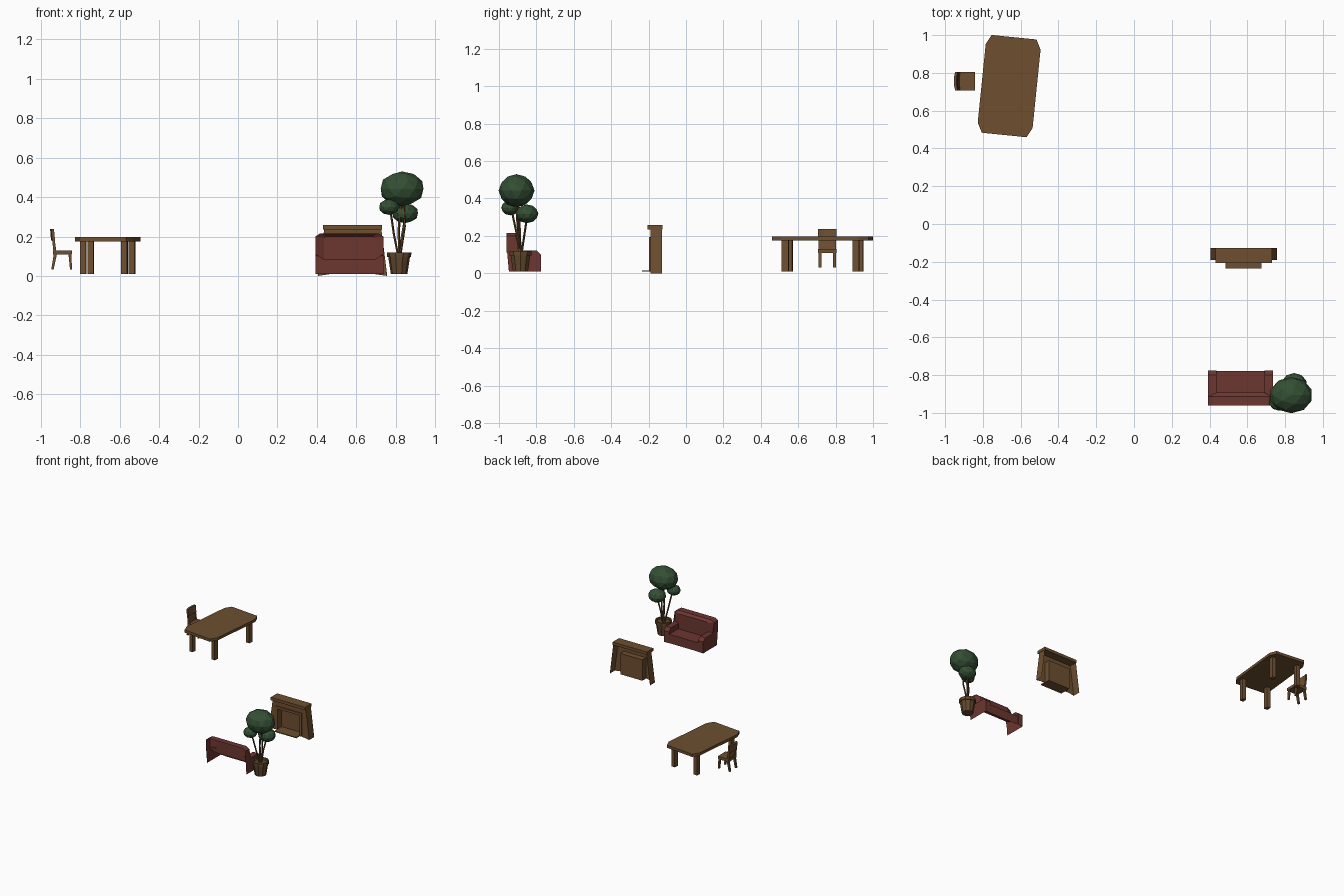
import bpy, bmesh, math
from mathutils import Matrix, Vector

if "Cube" in bpy.data.objects:
    bpy.data.objects.remove(bpy.data.objects["Cube"])


def material(name, rgb):
    m = bpy.data.materials.new(name)
    m.diffuse_color = (*rgb, 1)
    m.use_nodes = True
    m.node_tree.nodes["Principled BSDF"].inputs["Base Color"].default_value = m.diffuse_color
    return m


WOOD = material("brown wood", (0.155, 0.078, 0.030))
RED = material("dark red cloth", (0.150, 0.037, 0.030))
CLAY = material("brown pot", (0.125, 0.066, 0.026))
LEAF = material("dark green leaf", (0.034, 0.078, 0.034))


def finish(name, bm, mat):
    bmesh.ops.recalc_face_normals(bm, faces=bm.faces[:])
    me = bpy.data.meshes.new(name)
    bm.to_mesh(me)
    bm.free()
    me.materials.append(mat)
    ob = bpy.data.objects.new(name, me)
    bpy.context.collection.objects.link(ob)
    return ob


def loft(name, rings, mat, closed=True, caps=(True, True)):
    """Skin a list of equal-length point rings."""
    bm = bmesh.new()
    rows = [[bm.verts.new(p) for p in r] for r in rings]
    n = len(rows[0])
    for a, b in zip(rows, rows[1:]):
        for i in range(n if closed else n - 1):
            j = (i + 1) % n
            bm.faces.new((a[i], a[j], b[j], b[i]))
    if caps[0]:
        bm.faces.new(rows[0][::-1])
    if caps[1]:
        bm.faces.new(rows[-1])
    return finish(name, bm, mat)


def rect(x0, x1, y0, y1, z):
    return [(x0, y0, z), (x1, y0, z), (x1, y1, z), (x0, y1, z)]


def box(name, x0, x1, y0, y1, z0, z1, mat):
    return loft(name, [rect(x0, x1, y0, y1, z0), rect(x0, x1, y0, y1, z1)], mat)


def disc(x, y, z, r, n=10):
    return [(x + r * math.cos(math.tau * i / n), y + r * math.sin(math.tau * i / n), z)
            for i in range(n)]


def xz(outline, y):
    return [(x, y, z) for x, z in outline]


def yz(outline, x):
    return [(x, y, z) for y, z in outline]


def panel(name, pts, mat):
    bm = bmesh.new()
    bm.faces.new([bm.verts.new(p) for p in pts])
    return finish(name, bm, mat)


# Table: slab with cut corners and four square legs, turned slightly
turn = Matrix.Translation((-0.661, 0.73, 0)) @ Matrix.Rotation(math.radians(-5.8), 4, 'Z')
corner = [(0.146, -0.209), (0.146, 0.209), (0.119, 0.26), (-0.119, 0.26)]
outline = corner + [(-x, -y) for x, y in corner]
top = loft("table_top", [[(x, y, z) for x, y in outline] for z in (0.175, 0.197)], WOOD)
top.matrix_world = turn
for sx in (-1, 1):
    for sy in (-1, 1):
        x, y = sx * 0.105, sy * 0.19
        leg = box("table_leg", x - .015, x + .015, y - .018, y + .018, 0.01, 0.177, WOOD)
        leg.matrix_world = turn

# Chair facing the table
box("chair_seat", -0.938, -0.842, 0.707, 0.805, 0.108, 0.13, WOOD)
for y0, y1 in ((0.709, 0.725), (0.787, 0.803)):
    loft("chair_rear_leg", [rect(-.947, -.935, y0, y1, .032), rect(-.934, -.918, y0, y1, .112)], WOOD)
    loft("chair_front_leg", [rect(-.852, -.841, y0, y1, .032), rect(-.86, -.846, y0, y1, .112)], WOOD)
    loft("chair_back_post", [rect(-.936, -.921, y0, y1, .125), rect(-.943, -.93, y0, y1, .185)], WOOD)
loft("chair_back_slat", [rect(-.932, -.924, .722, .79, .125), rect(-.94, -.932, .722, .79, .185)], WOOD)


def curved_back(dx, z):
    front = [(-.928 + dx, .707), (-.934 + dx, .735), (-.934 + dx, .777), (-.928 + dx, .805)]
    return [(x, y, z) for x, y in front] + [(x - .014, y, z) for x, y in front[::-1]]


loft("chair_back_rest", [curved_back(0, .18), curved_back(-.005, .237)], WOOD)

# Fireplace: open-backed flared shell, firebox, frame, hearth and mantel
shell = [(0.405, 0), (0.437, 0.237), (0.727, 0.237), (0.757, 0)]
hole = [(0.484, 0.012), (0.484, 0.175), (0.675, 0.175), (0.675, 0.012)]
loft("fireplace_sides", [xz(shell, -.128), xz(shell, -.19)], WOOD, False, (False, False))
loft("fireplace_front", [xz(shell, -.19), xz(hole, -.19)], WOOD, False, (False, False))
loft("firebox", [xz(hole, -.19), xz(hole, -.145)], WOOD, False, (False, True))
box("frame_left", .464, .484, -.197, -.19, .012, .195, WOOD)
box("frame_right", .675, .695, -.197, -.19, .012, .195, WOOD)
box("frame_top", .484, .675, -.197, -.19, .175, .195, WOOD)
box("hearth", .484, .675, -.235, -.146, .009, .016, WOOD)
box("mantel", .431, .73, -.206, -.126, .235, .258, WOOD)

# Sofa: thin shell facing +y, open at the rear and underneath
back = [(.392, .11), (.392, .2), (.417, .216), (.712, .216), (.737, .2), (.737, .11)]
inner = [(.437, .08), (.437, .195), (.45, .2), (.682, .2), (.692, .195), (.692, .08)]
loft("sofa_back", [xz(back, -.961), xz(back, -.912), xz(inner, -.892)], RED, False, (False, True))
side = [(-.947, .01), (-.957, .12), (-.961, .2), (-.912, .2), (-.892, .123),
        (-.8, .123), (-.775, .1), (-.775, .01)]
arm = [(-.91, .123), (-.8, .123), (-.775, .1), (-.775, .01)]
for outer, inside in ((.392, .437), (.737, .692)):
    panel("sofa_side", yz(side, outer), RED)
    loft("sofa_arm", [yz(arm, outer), yz(arm, inside)], RED, False, (False, False))
    panel("sofa_arm_inner", yz([(-.892, .08), (-.892, .123), (-.8, .123), (-.775, .1), (-.775, .08)], inside), RED)
seat = [(-.892, .08), (-.778, .08), (-.778, .01)]
loft("sofa_seat", [yz(seat, .437), yz(seat, .692)], RED, False, (False, False))

# Plant: tapered pot with rim, thin stems, faceted leaf balls
px, py = 0.817, -0.885
loft("pot", [disc(px, py, .01, .042), disc(px, py, .095, .055), disc(px, py, .095, .061),
             disc(px, py, .12, .062), disc(px, py, .12, .052), disc(px, py, .105, .05)], CLAY)


def stem(points, r):
    rings = [disc(x, y, z, r, 5) for x, y, z in points]
    loft("stem", rings, CLAY)


stem([(.812, -.89, .1), (.79, -.905, .21), (.77, -.935, .35)], .006)
stem([(.817, -.885, .1), (.815, -.89, .24), (.832, -.9, .42)], .007)
stem([(.822, -.88, .1), (.845, -.9, .25), (.84, -.91, .4)], .006)
stem([(.82, -.88, .1), (.83, -.865, .2), (.848, -.85, .3)], .006)
balls = [((.832, -.906, .442), (.114, .096, .088)),
         ((.848, -.85, .318), (.068, .061, .05)),
         ((.766, -.94, .35), (.052, .048, .04))]
for centre, size in balls:
    bm = bmesh.new()
    bmesh.ops.create_icosphere(bm, subdivisions=2, radius=1,
                               matrix=Matrix.Translation(centre) @ Matrix.Diagonal((*size, 1)))
    finish("leaf_ball", bm, LEAF)
